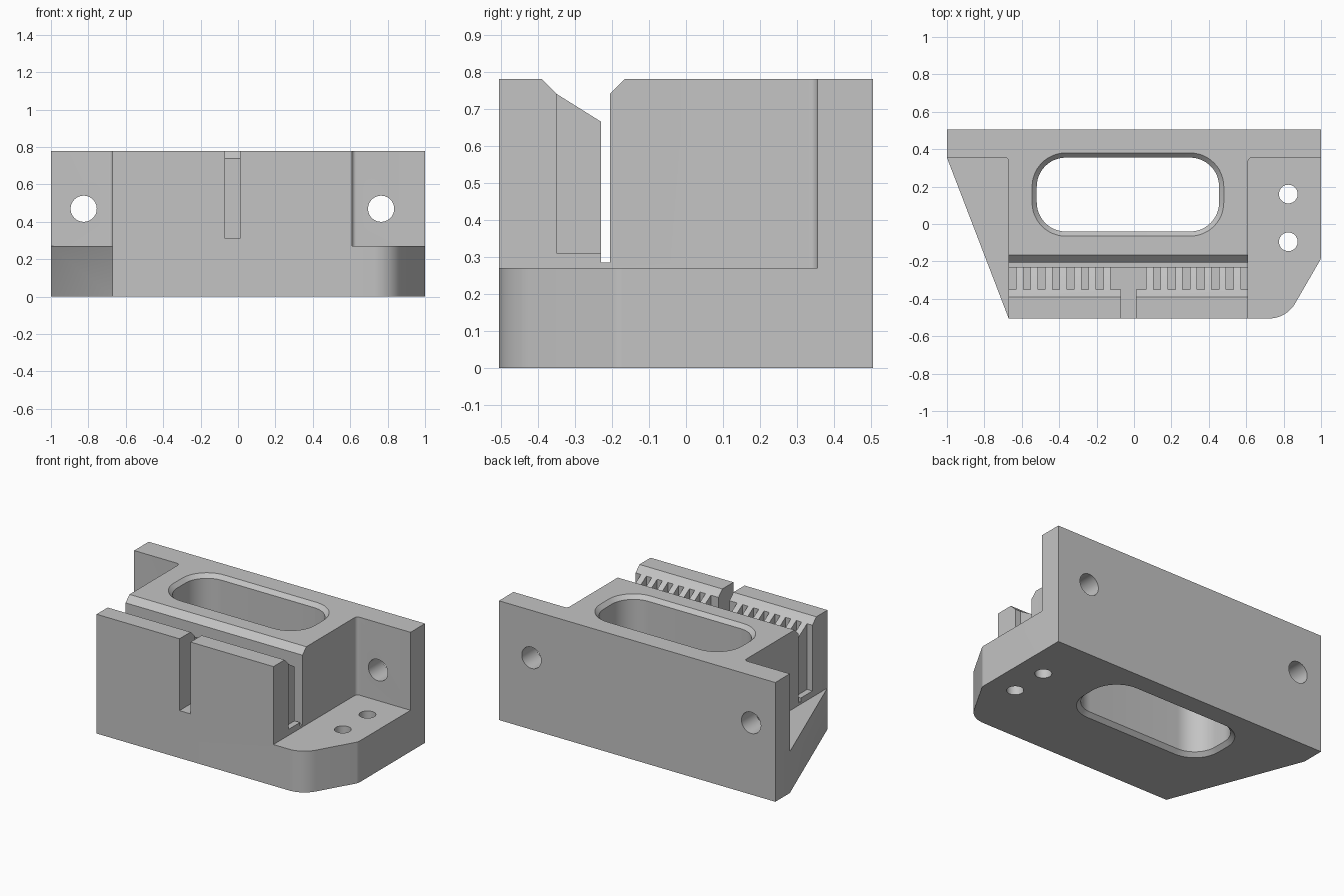
import bpy, bmesh, math
from mathutils import Vector

if "Cube" in bpy.data.objects:
    bpy.data.objects.remove(bpy.data.objects["Cube"])

TOP = 0.78       # overall height
SHELF = 0.27     # height of the side shelves
FAR = 0.95       # cutters reach past the top

grey = bpy.data.materials.new("machined_grey")
grey.diffuse_color = (0.55, 0.55, 0.55, 1)
grey.use_nodes = True
grey.node_tree.nodes["Principled BSDF"].inputs["Base Color"].default_value = grey.diffuse_color


def rounded(corners, seg=10):
    """2D outline from (x, y, radius) corners, with tangent arcs."""
    out = []
    n = len(corners)
    for i, (x, y, r) in enumerate(corners):
        p = Vector((x, y))
        if r == 0:
            out.append((x, y))
            continue
        a = (Vector(corners[i - 1][:2]) - p).normalized()
        b = (Vector(corners[(i + 1) % n][:2]) - p).normalized()
        half = a.angle(b) / 2
        c = p + (a + b).normalized() * (r / math.sin(half))
        s = p + a * (r / math.tan(half)) - c
        e = p + b * (r / math.tan(half)) - c
        turn = math.atan2(s.x * e.y - s.y * e.x, s.dot(e))
        for k in range(seg + 1):
            t = turn * k / seg
            out.append((c.x + s.x * math.cos(t) - s.y * math.sin(t),
                        c.y + s.x * math.sin(t) + s.y * math.cos(t)))
    return out


def loft(name, rings):
    """Closed solid through a stack of matching 3D rings."""
    bm = bmesh.new()
    rows = [[bm.verts.new(p) for p in ring] for ring in rings]
    n = len(rows[0])
    for lo, hi in zip(rows, rows[1:]):
        for i in range(n):
            j = (i + 1) % n
            bm.faces.new((lo[i], lo[j], hi[j], hi[i]))
    bm.faces.new(rows[0][::-1])
    bm.faces.new(rows[-1])
    bmesh.ops.recalc_face_normals(bm, faces=bm.faces)
    mesh = bpy.data.meshes.new(name)
    bm.to_mesh(mesh)
    bm.free()
    mesh.materials.append(grey)
    ob = bpy.data.objects.new(name, mesh)
    bpy.context.collection.objects.link(ob)
    return ob


def prism(name, outline, lo, hi, axis="z"):
    """Extrude an outline along z (x, y), y (x, z) or x (y, z)."""
    place = {"z": lambda a, b, d: (a, b, d),
             "y": lambda a, b, d: (a, d, b),
             "x": lambda a, b, d: (d, a, b)}[axis]
    return loft(name, [[place(a, b, d) for a, b in outline] for d in (lo, hi)])


def box(name, x0, x1, y0, y1, z0, z1):
    return prism(name, [(x0, y0), (x1, y0), (x1, y1), (x0, y1)], z0, z1)


def circle(cx, cy, r, n=40):
    return [(cx + r * math.cos(2 * math.pi * i / n),
             cy + r * math.sin(2 * math.pi * i / n)) for i in range(n)]


def cut(body, cutter):
    mod = body.modifiers.new(cutter.name, "BOOLEAN")
    mod.operation = "DIFFERENCE"
    mod.solver = "EXACT"
    mod.object = cutter
    bpy.context.view_layer.objects.active = body
    bpy.ops.object.modifier_apply(modifier=mod.name)
    bpy.data.objects.remove(cutter)


# Full-height block with slanted left side and clipped right corner
body = prism("clamp_body", rounded([
    (-1, 0.505, 0), (-1, 0.355, 0), (-0.67, -0.505, 0),
    (0.815, -0.505, 0.16), (1, -0.185, 0.05), (1, 0.505, 0)]), 0, TOP)

# Side pockets leaving the back flange and shelves
for name, x, side in (("left_pocket", -0.67, -1), ("right_pocket", 0.61, 1)):
    cut(body, prism(name, rounded([
        (x, -0.8, 0), (side * 1.3, -0.8, 0),
        (side * 1.3, 0.355, 0), (x, 0.355, 0.022)], 6), SHELF, FAR))

# Deep slot with flared, sloping mouth
cut(body, prism("jaw_slot", [
    (-0.23, 0.285), (-0.205, 0.285), (-0.205, 0.74), (-0.105, 0.84),
    (-0.45, 0.84), (-0.35, 0.74), (-0.23, 0.665)], -0.85, 0.8, "x"))

# Comb grooves in the front jaw, wider at the ends and the centre
PITCH, TOOTH = 0.0778, 0.039
teeth = [-0.631 + PITCH * i for i in range(7)] + [0.065 + PITCH * i for i in range(7)]
starts = [-0.75] + [t + TOOTH for t in teeth]
ends = teeth + [0.7]
for x0, x1 in zip(starts, ends):
    cut(body, box("comb_groove", x0, x1, -0.35, -0.22, 0.31, FAR))

# Narrow notch through the front jaw
cut(body, box("front_notch", -0.07, 0.01, -0.7, -0.22, 0.31, FAR))


# Rounded window, chamfered above and below
def window(z, grow):
    x0, x1, y0, y1 = -0.52 - grow, 0.455 + grow, -0.04 - grow, 0.355 + grow
    r = 0.155 + grow
    return [(x, y, z) for x, y in rounded(
        [(x0, y0, r), (x1, y0, r), (x1, y1, r), (x0, y1, r)], 12)]


cut(body, loft("window", [window(-0.03, 0.055), window(0.025, 0),
                          window(TOP - 0.025, 0), window(TOP + 0.03, 0.055)]))

# Flange bolt holes and shelf holes
for x in (-0.825, 0.765):
    cut(body, prism("flange_hole", circle(x, 0.47, 0.07), 0.2, 0.7, "y"))
for y in (0.16, -0.095):
    cut(body, prism("shelf_hole", circle(0.825, y, 0.05), -0.1, 0.5))

bpy.ops.object.select_all(action="DESELECT")
body.select_set(True)
bpy.context.view_layer.objects.active = body
bpy.ops.object.shade_smooth_by_angle(angle=math.radians(25))
